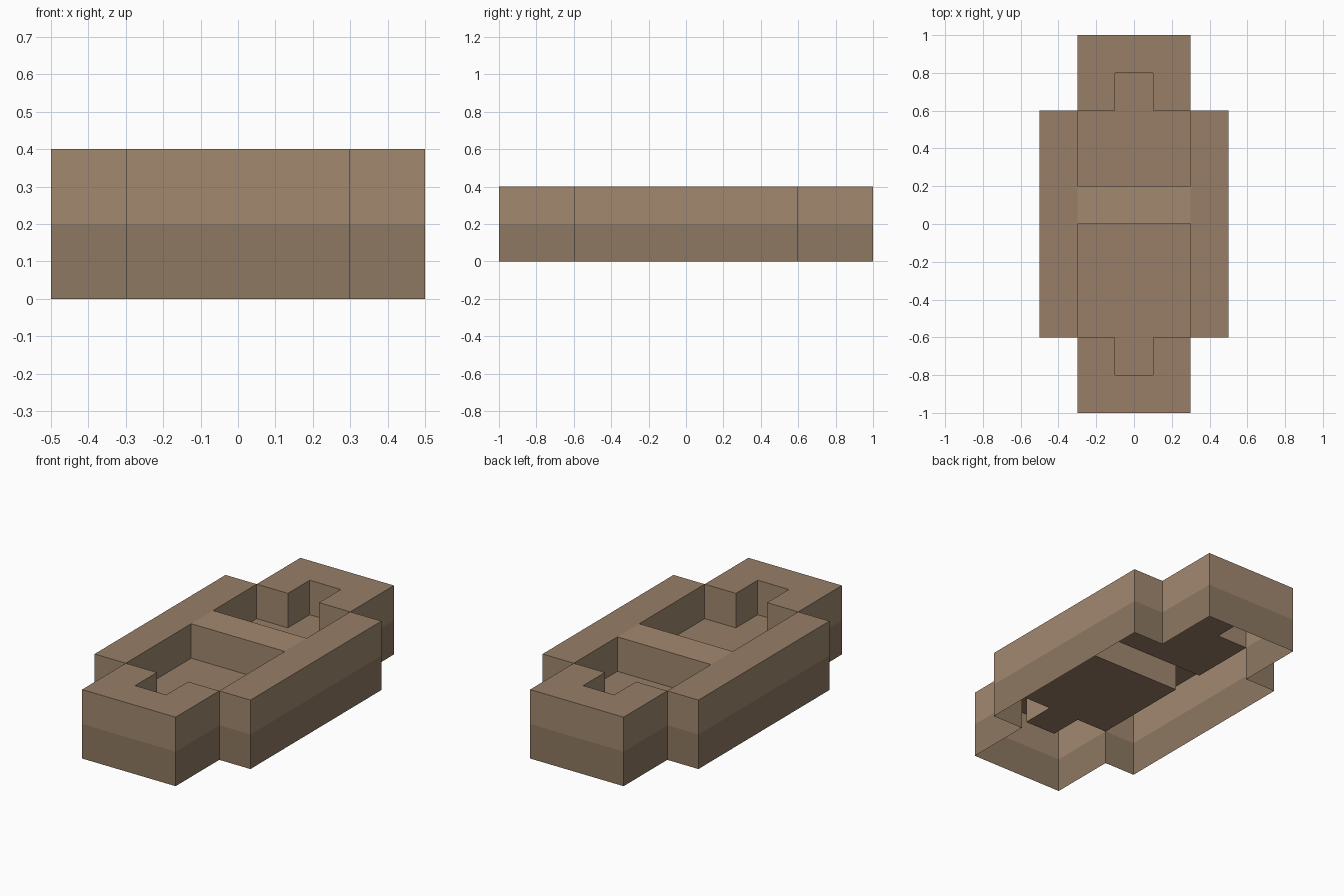
import bpy

if "Cube" in bpy.data.objects:
    bpy.data.objects.remove(bpy.data.objects["Cube"])


def material(name, rgb):
    m = bpy.data.materials.new(name)
    m.diffuse_color = (*rgb, 1)
    m.use_nodes = True
    m.node_tree.nodes["Principled BSDF"].inputs["Base Color"].default_value = m.diffuse_color
    return m


LIGHT = material("light_tan", (0.36, 0.25, 0.16))
TAN = material("tan", (0.31, 0.21, 0.135))
DARK = material("dark_tan", (0.27, 0.19, 0.12))


def ccw(pts):
    area = sum(a[0] * b[1] - b[0] * a[1] for a, b in zip(pts, pts[1:] + pts[:1]))
    return pts if area > 0 else pts[::-1]


def make(name, verts, faces, mat):
    me = bpy.data.meshes.new(name)
    me.from_pydata(verts, [], faces)
    me.materials.append(mat)
    ob = bpy.data.objects.new(name, me)
    bpy.context.collection.objects.link(ob)


def sheet(name, pts, z, mat):
    """Flat upward-facing panel."""
    make(name, [(x, y, z) for x, y in ccw(pts)], [list(range(len(pts)))], mat)


def walls(name, pts, z0, z1, mat, inward=False):
    """Band of upright walls along a closed outline."""
    pts = ccw(pts)
    n = len(pts)
    verts = [(x, y, z) for z in (z0, z1) for x, y in pts]
    faces = [(i, (i + 1) % n, (i + 1) % n + n, i + n) for i in range(n)]
    make(name, verts, [f[::-1] for f in faces] if inward else faces, mat)


def rect(x0, x1, y0, y1):
    return [(x0, y0), (x1, y0), (x1, y1), (x0, y1)]


TOP, MID = 0.4, 0.2

# Outer shell: cross-shaped plan, open underneath, in two tones
right = [(0.3, -1), (0.3, -0.6), (0.5, -0.6), (0.5, 0.6), (0.3, 0.6), (0.3, 1)]
outline = right + [(-x, y) for x, y in reversed(right)]
walls("lower_outer_wall", outline, 0, MID, DARK)
walls("upper_outer_wall", outline, MID, TOP, LIGHT)

# Side rims
for side, s in (("left", -1), ("right", 1)):
    sheet(side + "_rim", rect(0.3 * s, 0.5 * s, -0.6, 0.6), TOP, TAN)

# End rims and sunken pockets, each with a narrow slot
for end, s, inner in (("front", -1, 0.0), ("back", 1, 0.2)):
    slot = [(0.3, 0.6 * s), (0.1, 0.6 * s), (0.1, 0.8 * s),
            (-0.1, 0.8 * s), (-0.1, 0.6 * s), (-0.3, 0.6 * s)]
    sheet(end + "_rim", slot + [(-0.3, s), (0.3, s)], TOP, TAN)
    pocket = slot + [(-0.3, inner), (0.3, inner)]
    walls(end + "_pocket_wall", pocket, MID, TOP, LIGHT, inward=True)
    sheet(end + "_pocket_floor", pocket, MID, TAN)

# Bridge between the two pockets
sheet("bridge", rect(-0.3, 0.3, 0, 0.2), TOP, LIGHT)
